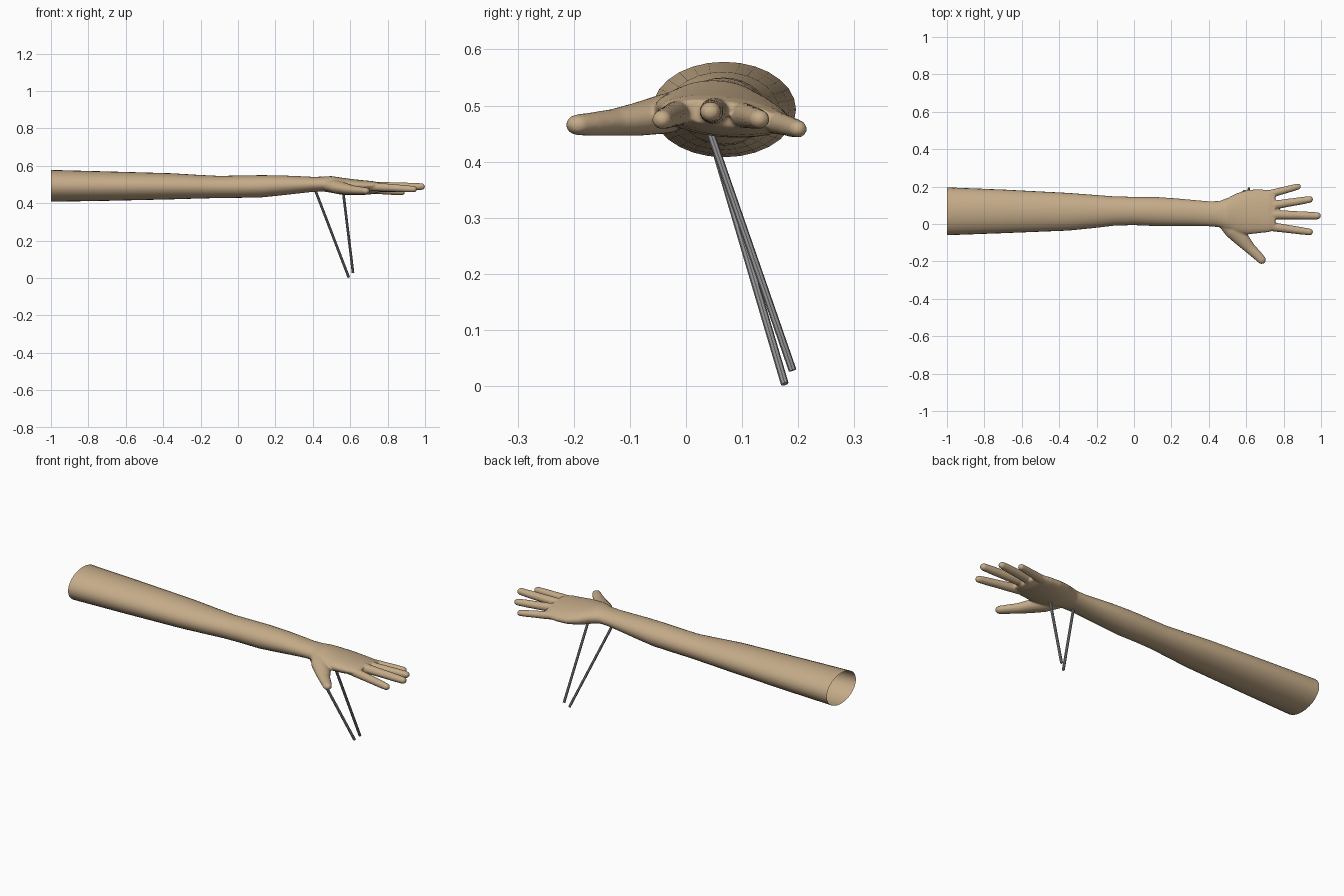
import bpy, bmesh, math
from mathutils import Vector

if "Cube" in bpy.data.objects:
    bpy.data.objects.remove(bpy.data.objects["Cube"])


def material(name, color):
    m = bpy.data.materials.new(name)
    m.diffuse_color = (*color, 1)
    m.use_nodes = True
    m.node_tree.nodes["Principled BSDF"].inputs["Base Color"].default_value = m.diffuse_color
    return m


skin = material("warm_skin", (0.56, 0.41, 0.25))
metal = material("grey_metal", (0.30, 0.30, 0.31))


def loft(bm, rings, caps=True):
    """Bridge a list of vertex rings given as lists of points."""
    loops = [[bm.verts.new(p) for p in r] for r in rings]
    n = len(loops[0])
    for a, b in zip(loops, loops[1:]):
        for i in range(n):
            j = (i + 1) % n
            bm.faces.new((a[i], a[j], b[j], b[i]))
    if caps:
        bm.faces.new(loops[0][::-1])
        bm.faces.new(loops[-1])


def section(x, y0, y1, z0, z1, tilt=0.0, n=28):
    """Oval cross-section across x, sheared by tilt along y."""
    pts = []
    for i in range(n):
        a = 2 * math.pi * i / n
        dy = (y1 - y0) / 2 * math.cos(a)
        dz = (z1 - z0) / 2 * math.sin(a)
        pts.append((x, (y0 + y1) / 2 + dy, (z0 + z1) / 2 + dz + tilt * dy))
    return pts


def digit(bm, path, n=16):
    """Round-ended tube; path holds (x, y, z, half width, half height)."""
    rows = [(Vector(p[:3]), p[3], p[4]) for p in path]
    d = (rows[-1][0] - rows[-2][0]).normalized()
    c, w, h = rows.pop()
    for k in range(5):                       # rounded tip ending at the last point
        a = math.radians(20 * k + 2)
        rows.append((c + d * w * (math.sin(a) - 1), w * math.cos(a), h * math.cos(a)))
    side = Vector((0, 0, 1)).cross(d).normalized()
    up = d.cross(side)
    loft(bm, [[c + side * w * math.cos(2 * math.pi * i / n) + up * h * math.sin(2 * math.pi * i / n)
               for i in range(n)] for c, w, h in rows])


def finish(bm, name, mat):
    bmesh.ops.recalc_face_normals(bm, faces=bm.faces)
    me = bpy.data.meshes.new(name)
    bm.to_mesh(me)
    bm.free()
    ob = bpy.data.objects.new(name, me)
    bpy.context.collection.objects.link(ob)
    me.materials.append(mat)
    return ob


def smooth(ob, degrees):
    bpy.ops.object.select_all(action='DESELECT')
    ob.select_set(True)
    bpy.context.view_layer.objects.active = ob
    bpy.ops.object.shade_smooth_by_angle(angle=math.radians(degrees))


# Arm: open sleeve-like tube from the shoulder to the wrist
bm = bmesh.new()
loft(bm, [section(*s) for s in (
    (-1.00, -0.060, 0.196, 0.408, 0.578),
    (-0.70, -0.049, 0.184, 0.413, 0.570),
    (-0.35, -0.035, 0.166, 0.421, 0.560),
    (-0.22, -0.022, 0.156, 0.425, 0.552),
    (-0.10, -0.008, 0.147, 0.428, 0.546),
    (0.00, -0.006, 0.145, 0.429, 0.548),
    (0.12, -0.011, 0.144, 0.431, 0.550),
    (0.22, -0.011, 0.137, 0.441, 0.549),
    (0.32, -0.010, 0.128, 0.452, 0.545),
    (0.40, -0.012, 0.121, 0.461, 0.541),
    (0.45, -0.016, 0.122, 0.463, 0.542),
)], caps=False)
arm = finish(bm, "arm", skin)
smooth(arm, 60)

# Hand: palm, fingers and thumb fused into one skin
bm = bmesh.new()
loft(bm, [section(*s) for s in (
    (0.42, -0.011, 0.117, 0.465, 0.538, 0.0),
    (0.46, -0.018, 0.124, 0.462, 0.543, 0.0),
    (0.50, -0.034, 0.139, 0.456, 0.545, -0.03),
    (0.55, -0.052, 0.165, 0.446, 0.537, -0.06),
    (0.61, -0.056, 0.183, 0.444, 0.528, -0.09),
    (0.67, -0.049, 0.186, 0.446, 0.521, -0.10),
    (0.72, -0.044, 0.182, 0.451, 0.516, -0.11),
    (0.755, -0.032, 0.165, 0.462, 0.508, -0.11),
)])
fingers = (  # base x, y, z then tip x, y, z and half width
    (0.68, 0.148, 0.474, 0.892, 0.204, 0.457, 0.019),
    (0.69, 0.092, 0.485, 0.957, 0.134, 0.475, 0.021),
    (0.69, 0.052, 0.491, 1.000, 0.043, 0.489, 0.022),
    (0.69, -0.008, 0.490, 0.957, -0.045, 0.474, 0.021),
)
for bx, by, bz, tx, ty, tz, r in fingers:
    b, t = Vector((bx, by, bz)), Vector((tx, ty, tz))
    digit(bm, [(*b.lerp(t, f), r * k, r * k * 0.95)
               for f, k in ((0, 1.2), (0.3, 1.12), (0.55, 1.02), (0.75, 0.97), (1, 0.86))])
digit(bm, [(0.47, 0.015, 0.497, 0.030, 0.028),
           (0.53, -0.035, 0.486, 0.046, 0.036),
           (0.58, -0.085, 0.476, 0.040, 0.030),
           (0.62, -0.130, 0.470, 0.030, 0.024),
           (0.66, -0.168, 0.467, 0.026, 0.021),
           (0.698, -0.208, 0.465, 0.023, 0.019)])
hand = finish(bm, "hand", skin)
fuse = hand.modifiers.new("fuse", 'REMESH')
fuse.mode = 'VOXEL'
fuse.voxel_size = 0.005
fuse.use_smooth_shade = True
soften = hand.modifiers.new("soften", 'SMOOTH')
soften.factor = 0.5
soften.iterations = 4

# Two thin support rods slanting down from under the wrist and palm
for name, top, foot in (
        ("wrist_rod", (0.415, 0.040, 0.465), (0.592, 0.176, 0.004)),
        ("palm_rod", (0.563, 0.042, 0.455), (0.615, 0.190, 0.028))):
    a, b = Vector(top), Vector(foot)
    d = (b - a).normalized()
    u = d.orthogonal().normalized()
    v = d.cross(u)
    bm = bmesh.new()
    loft(bm, [[p + 0.007 * (u * math.cos(i * math.pi / 4) + v * math.sin(i * math.pi / 4))
               for i in range(8)] for p in (a, b)])
    smooth(finish(bm, name, metal), 30)
